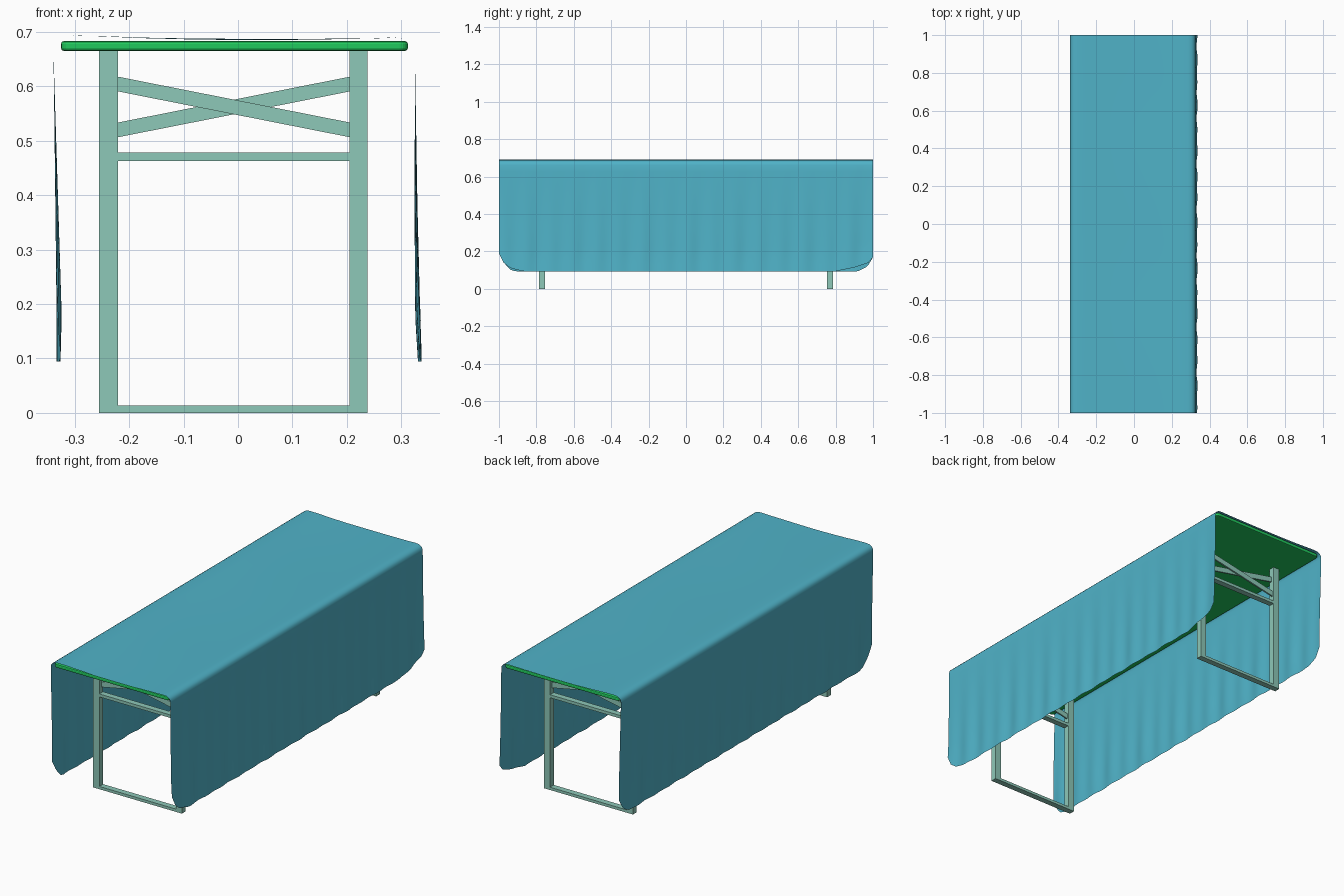
import bpy, bmesh, math
from mathutils import Vector, Matrix

if "Cube" in bpy.data.objects:
    bpy.data.objects.remove(bpy.data.objects["Cube"])


def material(name, rgb):
    m = bpy.data.materials.new(name)
    m.diffuse_color = (*rgb, 1)
    m.use_nodes = True
    m.node_tree.nodes["Principled BSDF"].inputs["Base Color"].default_value = m.diffuse_color
    return m


TEAL = material("cloth_teal", (0.08, 0.45, 0.58))
GREEN = material("top_green", (0.015, 0.58, 0.11))
SAGE = material("frame_sage", (0.27, 0.58, 0.48))


def finish(name, bm, mat):
    me = bpy.data.meshes.new(name)
    bm.to_mesh(me)
    bm.free()
    me.materials.append(mat)
    ob = bpy.data.objects.new(name, me)
    bpy.context.collection.objects.link(ob)
    return ob


def add_box(bm, lo, hi):
    lo, hi = Vector(lo), Vector(hi)
    mat = Matrix.Translation((lo + hi) / 2) @ Matrix.Diagonal((*(hi - lo), 1))
    return bmesh.ops.create_cube(bm, size=1, matrix=mat)["verts"]


def add_brace(bm, z_left, z_right, y, height=0.027, depth=0.008):
    # sheared bar whose ends stay flush with the legs
    for v in add_box(bm, (-0.22, y - depth / 2, -height / 2), (0.205, y + depth / 2, height / 2)):
        v.co.z += z_left if v.co.x < 0 else z_right


# Table top: thin board with rounded corners and edges
bm = bmesh.new()
add_box(bm, (-0.325, -0.996, 0.665), (0.312, 0.996, 0.683))
upright = [e for e in bm.edges if abs(e.verts[0].co.z - e.verts[1].co.z) > 0.01]
bmesh.ops.bevel(bm, geom=upright, offset=0.015, segments=4, profile=0.5, affect='EDGES')
top = finish("table_top", bm, GREEN)
bev = top.modifiers.new("soft_edges", 'BEVEL')
bev.width, bev.segments, bev.limit_method = 0.005, 2, 'ANGLE'

# Folding leg frames: two posts, foot bar, rail and crossed braces
for label, side in (("front", -1), ("back", 1)):
    y = 0.77 * side
    a, b = y - 0.015, y + 0.015
    bm = bmesh.new()
    add_box(bm, (-0.255, a, 0), (-0.22, b, 0.666))
    add_box(bm, (0.205, a, 0), (0.238, b, 0.666))
    add_box(bm, (-0.22, a, 0), (0.205, b, 0.014))
    add_box(bm, (-0.22, a, 0.463), (0.205, b, 0.478))
    add_brace(bm, 0.604, 0.52, y - 0.0045)
    add_brace(bm, 0.52, 0.604, y + 0.0045)
    finish(label + "_leg_frame", bm, SAGE)


# Tablecloth: cross-section swept along y, with folds and drooping corners
def interp(pts, t):
    for (t0, v0), (t1, v1) in zip(pts, pts[1:]):
        if t <= t1:
            return v0 + (v1 - v0) * (t - t0) / (t1 - t0)
    return pts[-1][1]


HEM = {
    -1: [(-1, 0.19), (-0.97, 0.135), (-0.94, 0.102), (-0.91, 0.094), (0.92, 0.094), (0.97, 0.12), (1, 0.17)],
    1: [(-1, 0.19), (-0.975, 0.14), (-0.94, 0.112), (-0.87, 0.094), (0.8, 0.094), (0.9, 0.115), (0.975, 0.14), (1, 0.17)],
}
DROP_X = {
    -1: [(0, -0.339), (0.4, -0.334), (0.85, -0.3285), (1, -0.3295)],
    1: [(0, 0.325), (0.5, 0.327), (0.85, 0.330), (1, 0.334)],
}
FOLD = [(0, 0), (0.2, 0.001), (0.85, 0.0048), (1, 0.0035)]
CROWN = [(-0.339, 0.662), (-0.337, 0.675), (-0.330, 0.685), (-0.318, 0.691), (-0.300, 0.693),
         (-0.25, 0.692), (-0.18, 0.689), (-0.09, 0.687), (0, 0.686), (0.09, 0.686), (0.18, 0.687),
         (0.25, 0.688), (0.285, 0.6895), (0.303, 0.688), (0.315, 0.682), (0.322, 0.674), (0.325, 0.662)]
ROWS = 16


def drop(side, y):
    """Points of one hanging panel from the table edge down to the hem."""
    out = []
    for k in range(1, ROWS + 1):
        t = k / ROWS
        wave = 0.65 * math.sin(51 * y + side) + 0.35 * math.sin(29 * y + 2 * side)
        x = interp(DROP_X[side], t) + wave * interp(FOLD, t)
        out.append((x, y, 0.662 + (interp(HEM[side], y) - 0.662) * t))
    return out


bm = bmesh.new()
previous = None
for j in range(161):
    y = -1 + j / 80
    crown = []
    for x, z in CROWN:
        lift = 0.0012 * math.sin(7 * y + 9 * x) * max(0, 1 - abs(x) / 0.31)
        crown.append((x, y, z + lift))
    line = drop(-1, y)[::-1] + crown + drop(1, y)
    verts = [bm.verts.new(p) for p in line]
    if previous:
        for i in range(len(verts) - 1):
            bm.faces.new((previous[i], previous[i + 1], verts[i + 1], verts[i]))
    previous = verts
for f in bm.faces:
    f.smooth = True
finish("tablecloth", bm, TEAL)
